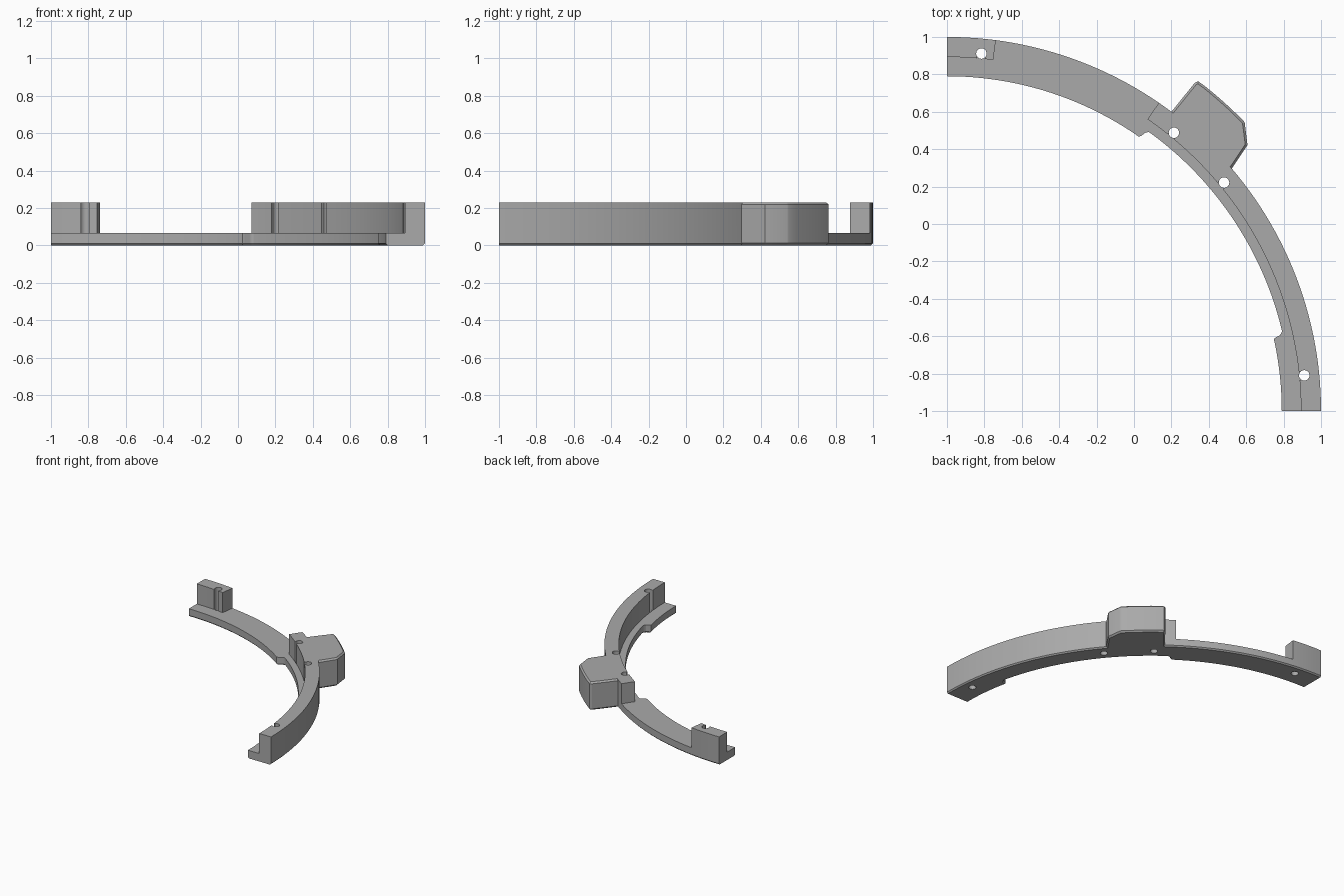
import bpy, bmesh
from math import radians, cos, sin

if "Cube" in bpy.data.objects:
    bpy.data.objects.remove(bpy.data.objects["Cube"])

STEP = 1.5                     # arc sampling in degrees
OUTER, WALL, INNER, RECESS = 2.0, 1.893, 1.79, 1.842
BASE_TOP, TOP = 0.065, 0.23

grey = bpy.data.materials.new("plain grey")
grey.use_nodes = True
grey.diffuse_color = (0.4, 0.4, 0.4, 1)
grey.node_tree.nodes["Principled BSDF"].inputs["Base Color"].default_value = (0.4, 0.4, 0.4, 1)


def polar(angle, radius):
    """Point on the ring, whose centre is the corner (-1, -1)."""
    return (radius * cos(radians(angle)) - 1, radius * sin(radians(angle)) - 1)


def arc(a0, a1, radius):
    n = max(1, round(abs(a1 - a0) / STEP))
    return [polar(a0 + (a1 - a0) * i / n, radius) for i in range(n + 1)]


def prism(name, outline, z0, z1, bevel=0, levels=()):
    """Extrude an outline; chamfer the horizontal rims at the given levels."""
    bm = bmesh.new()
    face = bm.faces.new([bm.verts.new((x, y, z0)) for x, y in outline])
    up = bmesh.ops.extrude_face_region(bm, geom=[face])["geom"]
    bmesh.ops.translate(bm, vec=(0, 0, z1 - z0),
                        verts=[v for v in up if isinstance(v, bmesh.types.BMVert)])
    bmesh.ops.recalc_face_normals(bm, faces=bm.faces[:])
    if bevel:
        rim = [e for e in bm.edges
               if any(all(abs(v.co.z - z) < 1e-5 for v in e.verts) for z in levels)
               and not any(all(abs(v.co[k] + 1) < 1e-5 for v in e.verts) for k in (0, 1))]
        bmesh.ops.bevel(bm, geom=rim, offset=bevel, segments=1, affect='EDGES')
    mesh = bpy.data.meshes.new(name)
    bm.to_mesh(mesh)
    bm.free()
    obj = bpy.data.objects.new(name, mesh)
    bpy.context.collection.objects.link(obj)
    mesh.materials.append(grey)
    return obj


def combine(target, part, operation):
    mod = target.modifiers.new(operation, 'BOOLEAN')
    mod.operation, mod.solver, mod.object = operation, 'EXACT', part
    bpy.context.view_layer.objects.active = target
    bpy.ops.object.modifier_apply(modifier=mod.name)
    bpy.data.objects.remove(part)


# Flat quarter-ring base with a recessed middle on the inner edge
notch_a = [polar(55.1, 1.789), polar(54.8, 1.80), polar(54.5, 1.828), polar(54.2, 1.839)]
notch_b = [polar(13.2, 1.838), polar(12.8, 1.825), polar(12.6, 1.80), polar(12.4, 1.789)]
outline = (arc(0, 90, OUTER) + arc(90, 55.5, INNER) + notch_a
           + arc(54, 13.5, RECESS) + notch_b + arc(12, 0, INNER))
bracket = prism("ring_bracket", outline, 0, BASE_TOP, 0.01, (0,))

# Raised walls: one long, one short at the far end
for a0, a1 in ((0, 55.5), (82.5, 90)):
    wall = prism("wall", arc(a0, a1, OUTER) + arc(a1, a0, WALL), 0.03, TOP)
    combine(bracket, wall, 'UNION')

# Outer lug with chamfered rims
lug_outline = ([(0.498, 0.26), (0.535, 0.315), (0.607, 0.422), (0.592, 0.54)]
               + arc(44.3, 51.6, 2.218)
               + [(0.343, 0.763), (0.325, 0.755), (0.2, 0.6), (0.168, 0.56)])
combine(bracket, prism("lug", lug_outline, 0, TOP, 0.012, (0, TOP)), 'UNION')

# Screw holes, each opening through the inner side of the wall
for angle in (5.7, 39.5, 50.8, 84.5):
    cx, cy = polar(angle, 1.92)
    circle = [(cx + 0.028 * cos(radians(t)), cy + 0.028 * sin(radians(t)))
              for t in range(0, 360, 15)]
    combine(bracket, prism("hole", circle, -0.1, 0.4), 'DIFFERENCE')
    slot = [polar(angle - 0.65, 1.87), polar(angle - 0.65, 1.91),
            polar(angle + 0.65, 1.91), polar(angle + 0.65, 1.87)]
    combine(bracket, prism("slot", slot, BASE_TOP, 0.4), 'DIFFERENCE')

# Smooth curves, sharp corners
bpy.ops.object.select_all(action='DESELECT')
bracket.select_set(True)
bpy.context.view_layer.objects.active = bracket
bpy.ops.object.shade_smooth_by_angle(angle=radians(25))
